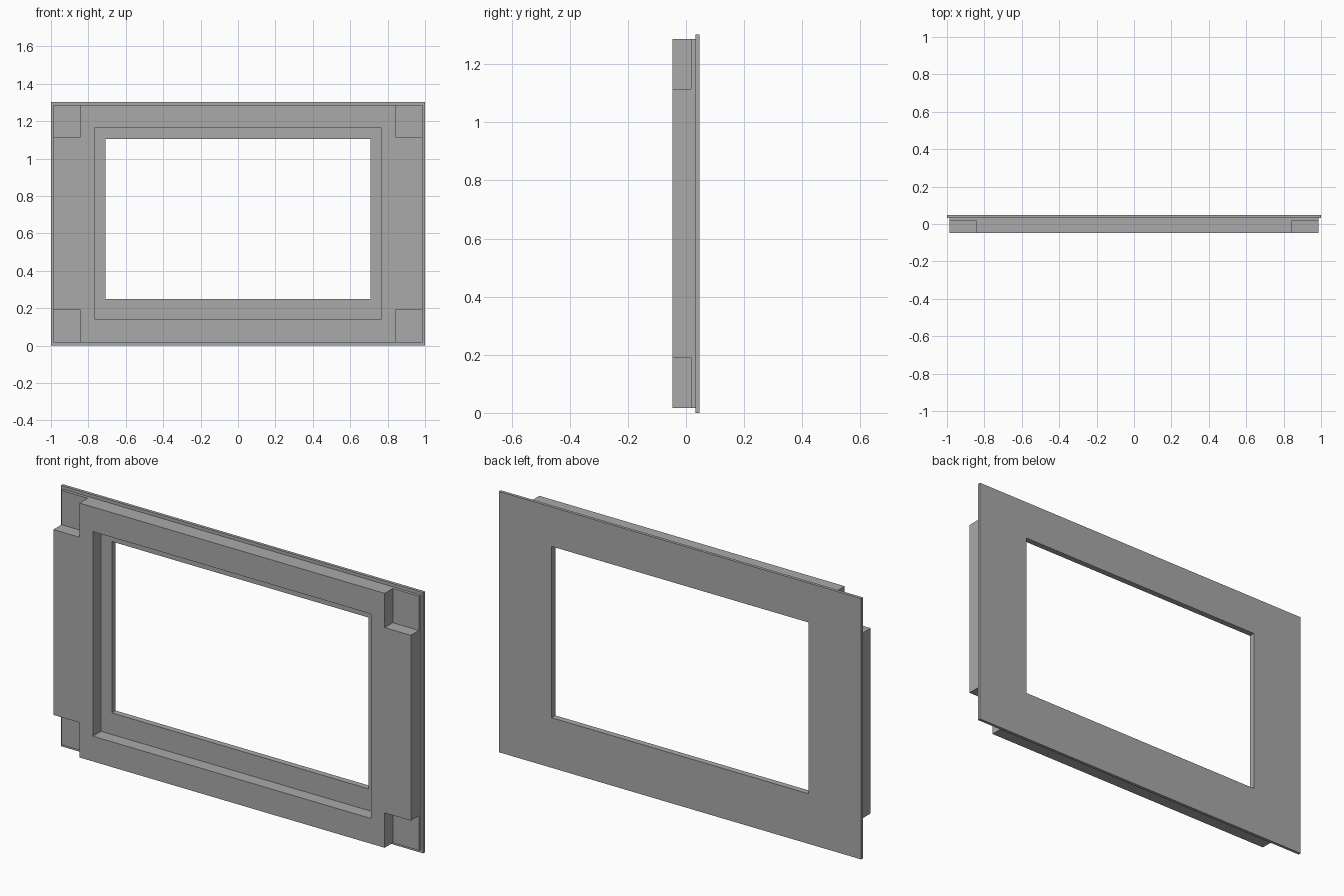
import bpy
import bmesh

cube = bpy.data.objects.get("Cube")
if cube:
    bpy.data.objects.remove(cube, do_unlink=True)

grey = bpy.data.materials.new("plain_grey")
grey.use_nodes = True
colour = (0.4, 0.4, 0.4, 1)
grey.diffuse_color = colour
grey.node_tree.nodes["Principled BSDF"].inputs["Base Color"].default_value = colour


def rect(x, low, high):
    """Corners of a rectangle centred on x = 0, anticlockwise from the front."""
    return [(-x, low), (x, low), (x, high), (-x, high)]


def notched(x, low, high, nx, nlow, nhigh):
    """Rectangle with a square bite out of each corner, starting at the lower left bite."""
    return [(-nx, nlow), (-nx, low), (nx, low),
            (nx, nlow), (x, nlow), (x, nhigh),
            (nx, nhigh), (nx, high), (-nx, high),
            (-nx, nhigh), (-x, nhigh), (-x, nlow)]


def frame(name, outer, inner, front, back):
    """Four mitred sides between two outlines, extruded from front to back."""
    bm = bmesh.new()
    out = [bm.verts.new((x, front, z)) for x, z in outer]
    hole = [bm.verts.new((x, front, z)) for x, z in inner]
    step = len(out) // 4
    for side in range(4):
        edge = [out[(side * step + i) % len(out)] for i in range(step + 1)]
        bm.faces.new(edge + [hole[(side + 1) % 4], hole[side]])
    ext = bmesh.ops.extrude_face_region(bm, geom=bm.faces[:], use_keep_orig=True)
    moved = [v for v in ext["geom"] if isinstance(v, bmesh.types.BMVert)]
    bmesh.ops.translate(bm, verts=moved, vec=(0, back - front, 0))
    bmesh.ops.recalc_face_normals(bm, faces=bm.faces[:])
    mesh = bpy.data.meshes.new(name)
    bm.to_mesh(mesh)
    bm.free()
    mesh.materials.append(grey)
    obj = bpy.data.objects.new(name, mesh)
    bpy.context.collection.objects.link(obj)
    return obj


opening = rect(0.709, 0.25, 1.105)

# Thin face plate at the back, slightly larger all round
frame("face_plate", rect(1.0, 0, 1.302), opening, 0.032, 0.047)

# Backing layer that forms the floor of the notches and the inner ledge
frame("backing_layer", rect(0.987, 0.016, 1.286), opening, 0.017, 0.032)

# Thick front frame with bitten corners and a wider opening
frame("front_frame", notched(0.987, 0.016, 1.286, 0.843, 0.19, 1.115),
      rect(0.768, 0.142, 1.163), -0.047, 0.017)
